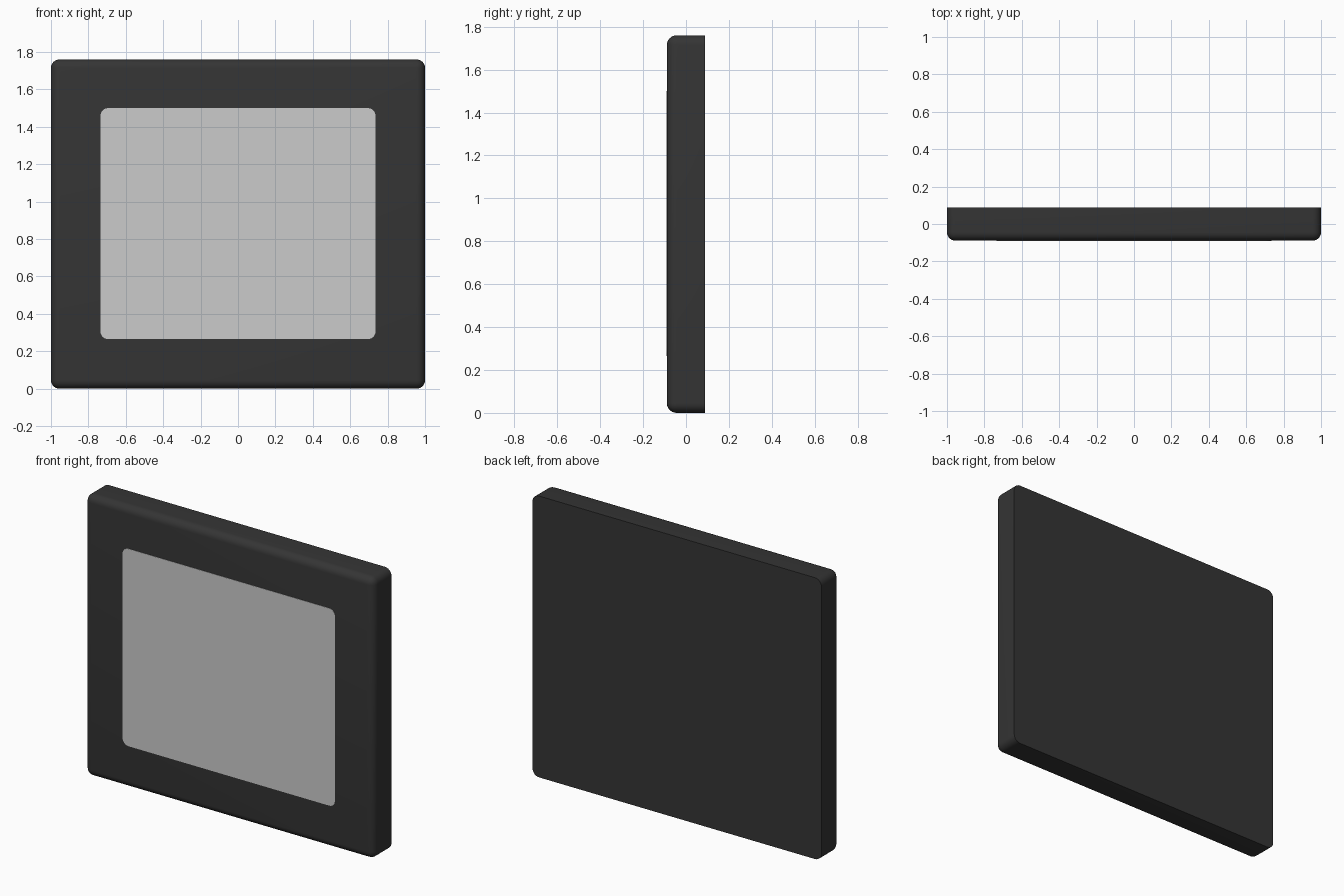
import bpy, bmesh, math
from mathutils import Vector

if "Cube" in bpy.data.objects:
    bpy.data.objects.remove(bpy.data.objects["Cube"])

W, D, H = 2.0, 0.178, 1.76     # overall width, depth, height
R = 0.045                      # edge rounding


def rounded_slab(name, x, y0, y1, z0, z1, radius, pick, segments):
    """Box with the edges chosen by pick(edge) rounded off."""
    bm = bmesh.new()
    bmesh.ops.create_cube(bm, size=1)
    size = Vector((2 * x, y1 - y0, z1 - z0))
    mid = Vector((0, (y0 + y1) / 2, (z0 + z1) / 2))
    for v in bm.verts:
        v.co = Vector(a * b for a, b in zip(v.co, size)) + mid
    bmesh.ops.bevel(bm, geom=[e for e in bm.edges if pick(e, mid.y)], offset=radius,
                    segments=segments, profile=0.5, affect='EDGES', clamp_overlap=True)
    bmesh.ops.recalc_face_normals(bm, faces=bm.faces)
    mesh = bpy.data.meshes.new(name)
    bm.to_mesh(mesh)
    bm.free()
    ob = bpy.data.objects.new(name, mesh)
    bpy.context.collection.objects.link(ob)
    bpy.ops.object.select_all(action='DESELECT')
    ob.select_set(True)
    bpy.context.view_layer.objects.active = ob
    bpy.ops.object.shade_smooth_by_angle(angle=math.radians(35))
    return ob


def not_back_rim(e, mid_y):
    return any(v.co.y < mid_y for v in e.verts)


def depth_edges(e, mid_y):
    return abs(e.verts[0].co.y - e.verts[1].co.y) > 1e-6


# Dark casing: rounded front and corners, sharp flat back
casing = rounded_slab("casing", W / 2, -D / 2, D / 2, 0, H, R, not_back_rim, 6)
dark = bpy.data.materials.new("dark_plastic")
dark.diffuse_color = (0.035, 0.035, 0.035, 1)
dark.use_nodes = True
dark.node_tree.nodes["Principled BSDF"].inputs["Base Color"].default_value = dark.diffuse_color
casing.data.materials.append(dark)

# Grey screen panel set flush into the front
rounded_slab("screen", 0.735, -D / 2 - 0.002, -D / 2 + 0.02, 0.265, 1.5, 0.04, depth_edges, 6)
